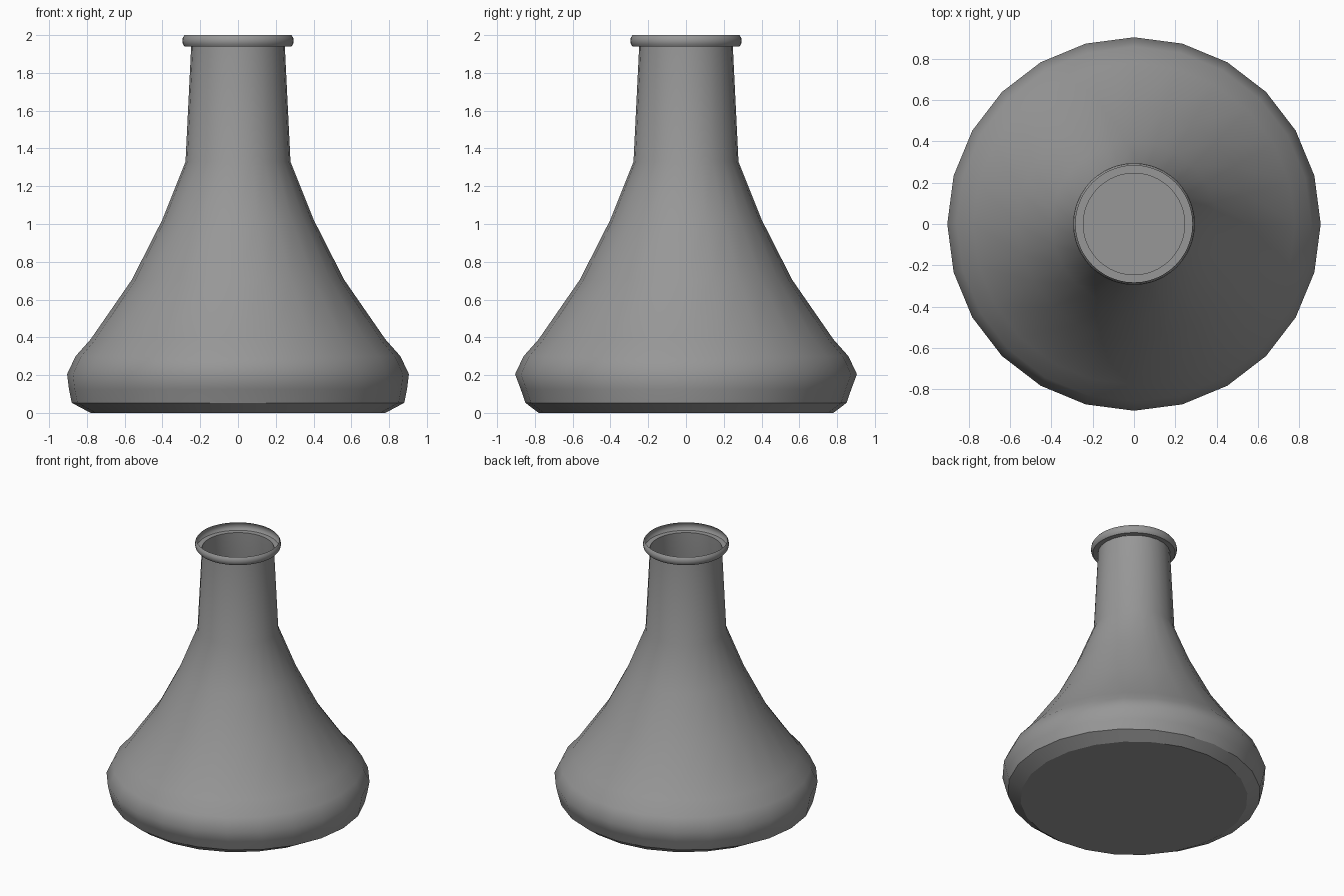
import bpy, bmesh, math

if "Cube" in bpy.data.objects:
    bpy.data.objects.remove(bpy.data.objects["Cube"])

dark_grey = bpy.data.materials.new("dark_grey")
dark_grey.diffuse_color = (0.31, 0.31, 0.31, 1.0)
dark_grey.use_nodes = True
dark_grey.node_tree.nodes["Principled BSDF"].inputs["Base Color"].default_value = dark_grey.diffuse_color


def lathe(name, profile, sides, sharp_rings=(), cap_bottom=False):
    """Revolve (rx, ry, z) rings around z; smooth except at the sharp rings."""
    bm = bmesh.new()
    rings = []
    for rx, ry, z in profile:
        rings.append([bm.verts.new((rx * math.cos(2 * math.pi * i / sides),
                                    ry * math.sin(2 * math.pi * i / sides), z))
                      for i in range(sides)])
    for a, b in zip(rings, rings[1:]):
        for i in range(sides):
            j = (i + 1) % sides
            bm.faces.new((a[i], a[j], b[j], b[i]))
    if cap_bottom:
        bm.faces.new(rings[0][::-1])
    for f in bm.faces:
        f.smooth = True
    for r in sharp_rings:
        for i in range(sides):
            edge = bm.edges.get((rings[r][i], rings[r][(i + 1) % sides]))
            edge.smooth = False
    mesh = bpy.data.meshes.new(name)
    bm.to_mesh(mesh)
    bm.free()
    mesh.materials.append(dark_grey)
    obj = bpy.data.objects.new(name, mesh)
    bpy.context.collection.objects.link(obj)
    return obj


# Conical body and neck: open at the top, flat closed base
body = [(0.78, 0.78, 0.0), (0.88, 0.85, 0.053), (0.895, 0.875, 0.125),
        (0.905, 0.905, 0.205), (0.86, 0.86, 0.30), (0.78, 0.78, 0.39),
        (0.562, 0.562, 0.705), (0.402, 0.402, 1.02), (0.278, 0.278, 1.33),
        (0.248, 0.248, 1.94)]
lathe("flask_body", body, 24, sharp_rings=(0, 1), cap_bottom=True)

# Thin flared rim: flat ledge, then a bulging lip, open in the middle
rim = [(0.246, 1.94), (0.283, 1.94), (0.292, 1.953), (0.295, 1.97),
       (0.292, 1.987), (0.283, 2.0)]
lathe("mouth_rim", [(r, r, z) for r, z in rim], 48, sharp_rings=(1,))
